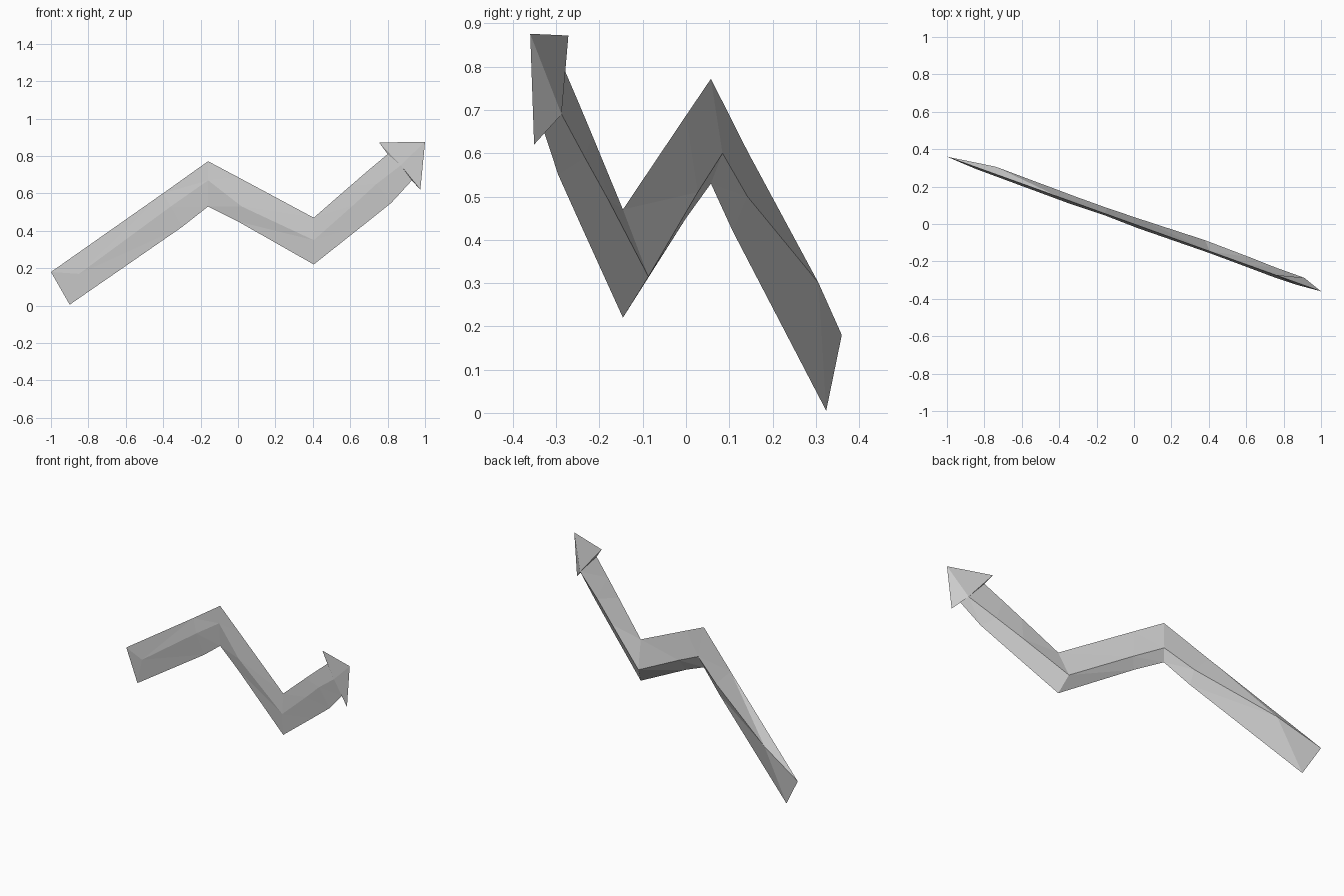
import bpy, bmesh

if "Cube" in bpy.data.objects:
    bpy.data.objects.remove(bpy.data.objects["Cube"])

SLOPE = -0.36  # the arrow stands in the upright plane y = SLOPE * x

# Stations along the zigzag: upper edge, lower edge, back ridge (with bulge), front ridge
stations = [
    ((-1.00, .18), (-.90, .005), (-.74, .30, .040), (-.85, .17, .010)),
    ((-.40, .601), (-.30, .42), (-.30, .50, .034), (-.36, .53, .015)),
    ((-.16, .772), (-.16, .53), (-.14, .60, .034), (-.16, .67, .010)),
    ((0.00, .687), (0.00, .45), (.03, .51, .038), (0.02, .53, .015)),
    ((.405, .47), (.405, .22), (.38, .315, .050), (.405, .35, .010)),
    ((.60, .64), (.67, .43), (.62, .49, .045), (.62, .54, .013)),
    ((.70, .726), (.82, .55), (.76, .59, .040), (.74, .65, .015)),
    ((.80, .81), (.93, .67), (.91, .69, .040), (.87, .75, .012)),
]
barb_top, barb_low, tip = (.755, .872), (.975, .62), (1.0, .876)

bm = bmesh.new()


def vert(p, side=0):
    bulge = p[2] * side if side else 0
    return bm.verts.new((p[0], SLOPE * p[0] + bulge, p[1]))


upper = [vert(s[0]) for s in stations]
lower = [vert(s[1]) for s in stations]
head = [vert(p) for p in (barb_top, tip, barb_low)]

# Faceted back (+1) and front (-1) skins share one sharp outline
for side, col in ((1, 2), (-1, 3)):
    ridge = [vert(s[col], side) for s in stations]
    bm.faces.new((upper[0], lower[0], ridge[0]))
    for i in range(len(stations) - 1):
        bm.faces.new((upper[i], ridge[i], ridge[i + 1], upper[i + 1]))
        bm.faces.new((ridge[i], lower[i], lower[i + 1], ridge[i + 1]))
    # arrowhead fan
    rim = [upper[-1]] + head + [lower[-1]]
    for a, b in zip(rim, rim[1:]):
        bm.faces.new((a, b, ridge[-1]))

bmesh.ops.triangulate(bm, faces=bm.faces[:])
bmesh.ops.recalc_face_normals(bm, faces=bm.faces[:])
mesh = bpy.data.meshes.new("zigzag_arrow")
bm.to_mesh(mesh)
bm.free()
obj = bpy.data.objects.new("zigzag_arrow", mesh)
bpy.context.collection.objects.link(obj)
